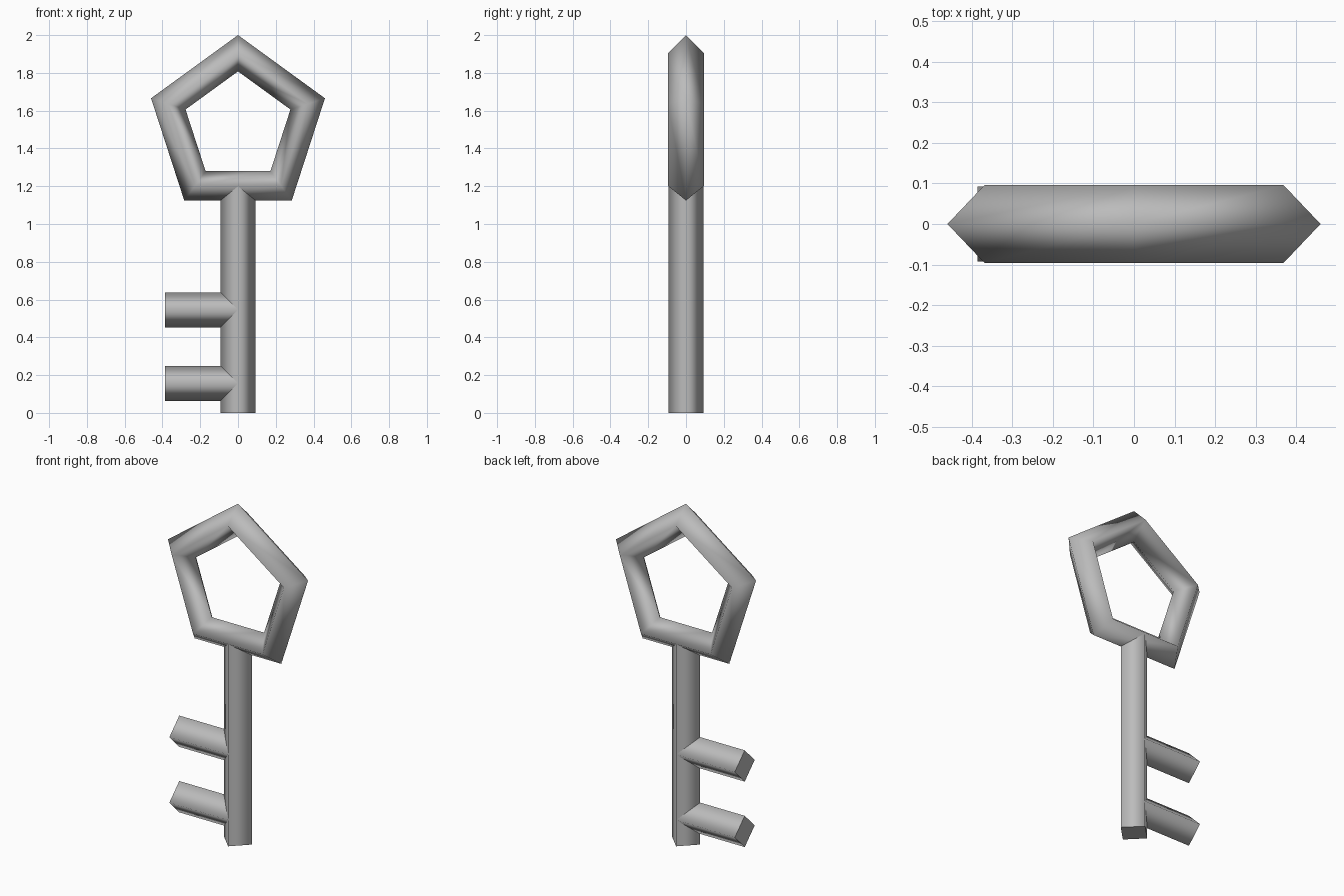
import bpy
from math import pi

cube = bpy.data.objects.get("Cube")
if cube:
    bpy.data.objects.remove(cube, do_unlink=True)

metal = bpy.data.materials.new("grey metal")
metal.use_nodes = True
colour = (0.5, 0.5, 0.5, 1)
metal.diffuse_color = colour
for node in metal.node_tree.nodes:
    if node.type == 'BSDF_PRINCIPLED':
        node.inputs["Base Color"].default_value = colour

BAR = 0.093  # half-diagonal of every bar


def finish(name):
    """Name the active part, colour it and smooth its sides."""
    obj = bpy.context.object
    obj.name = name
    obj.data.materials.append(metal)
    bpy.ops.object.shade_smooth()
    return obj


def diamond_bar(name, centre, length, rotation=(0, 0, 0)):
    """Four-sided bar standing on its edge, with flat crisp ends."""
    bpy.ops.mesh.primitive_cylinder_add(
        vertices=4, radius=BAR, depth=length, location=centre, rotation=rotation)
    obj = finish(name)
    for face in obj.data.polygons:
        face.use_smooth = abs(face.normal.z) < 0.5
    for edge in obj.data.edges:
        a, b = (obj.data.vertices[i].co.z for i in edge.vertices)
        edge.use_edge_sharp = abs(a - b) < 0.001
    return obj


# Five-sided handle ring, one corner pointing up
bpy.ops.mesh.primitive_torus_add(
    major_segments=5, minor_segments=4, major_radius=0.388, minor_radius=0.096,
    location=(0, 0, 1.516), rotation=(pi / 2, -pi / 2, 0))
finish("handle_ring")

# Shaft, its top buried in the ring
diamond_bar("shaft", (0, 0, 0.6), 1.2)

# Two teeth on the right, rooted in the middle of the shaft
for name, height in (("lower_tooth", 0.156), ("upper_tooth", 0.545)):
    diamond_bar(name, (-0.193, 0, height), 0.386, (0, pi / 2, 0))
